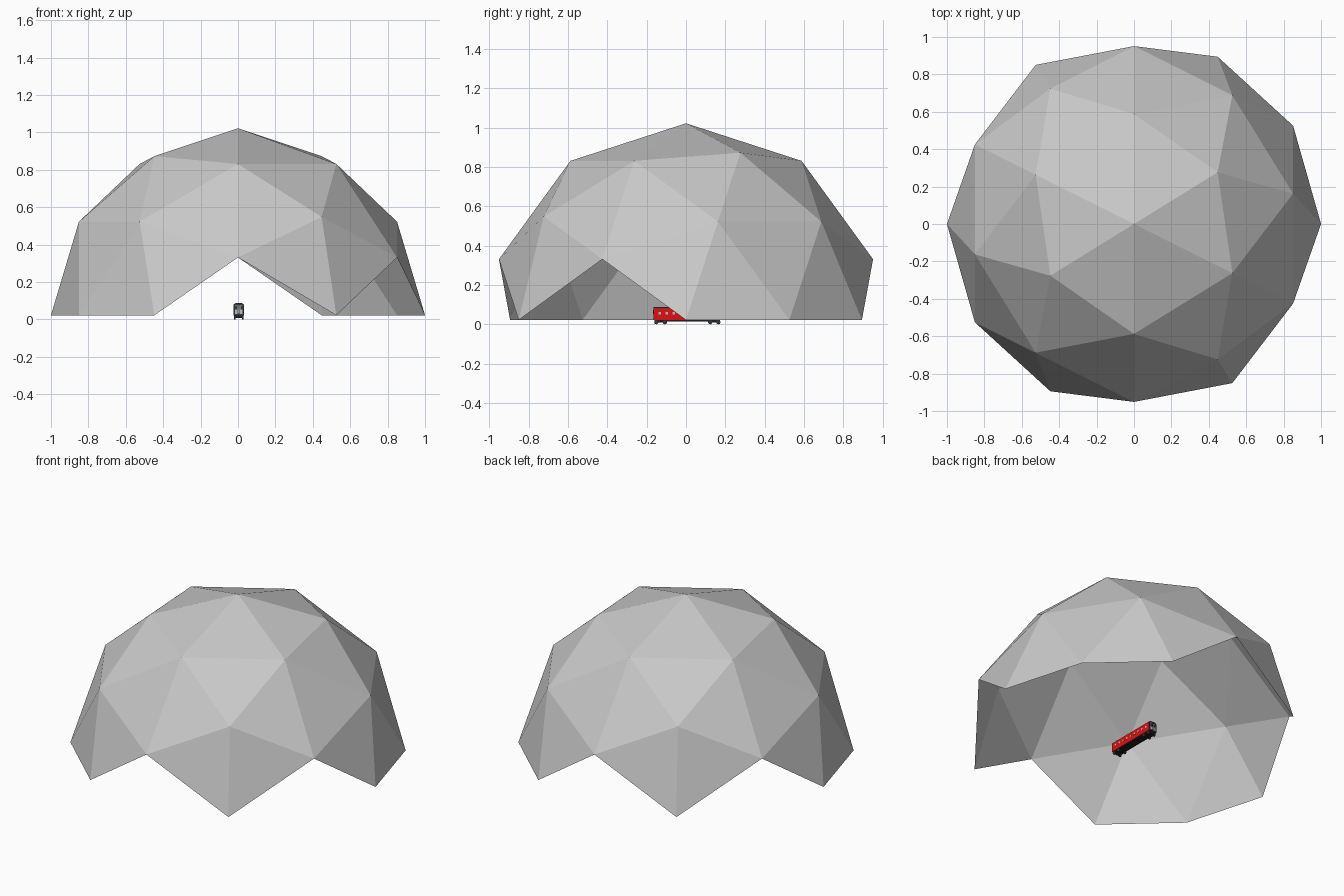
import bpy, bmesh, math
from mathutils import Matrix, Vector

if "Cube" in bpy.data.objects:
    bpy.data.objects.remove(bpy.data.objects["Cube"])


def material(name, rgb):
    m = bpy.data.materials.new(name)
    m.diffuse_color = (*rgb, 1)
    m.use_nodes = True
    m.node_tree.nodes["Principled BSDF"].inputs["Base Color"].default_value = m.diffuse_color
    return m


GREY = material("dome grey", (0.58, 0.58, 0.58))
RED = material("carriage red", (0.72, 0.005, 0.006))
DARK = material("dark grey", (0.035, 0.037, 0.042))
LIGHT = material("light grey", (0.5, 0.52, 0.54))
BLACK = material("black", (0.012, 0.012, 0.014))


def finish(name, bm, *mats):
    me = bpy.data.meshes.new(name)
    bm.to_mesh(me)
    bm.free()
    for m in mats:
        me.materials.append(m)
    ob = bpy.data.objects.new(name, me)
    bpy.context.collection.objects.link(ob)
    return ob


def add_box(bm, centre, size):
    mat = Matrix.Translation(centre) @ Matrix.Diagonal((*size, 1))
    return bmesh.ops.create_cube(bm, size=1, matrix=mat)["verts"]


# Dome shell: icosphere lying on its side, faces below the equator removed
bm = bmesh.new()
bmesh.ops.create_icosphere(bm, subdivisions=2, radius=1)
for v in bm.verts:
    x, y, z = v.co
    v.co = (z, x, y)
low = [v for v in bm.verts if v.co.z < -0.01]
bmesh.ops.delete(bm, geom=low, context="VERTS")
bmesh.ops.translate(bm, verts=bm.verts, vec=(0, 0, 0.022))
finish("dome", bm, GREY)

# Rail carriage placement
CX, CY = 0.004, 0.007
HALF_L, HALF_W = 0.172, 0.028

# Carriage body: red sides, dark roof and ends
bm = bmesh.new()
add_box(bm, (CX, CY, 0.054), (2 * HALF_W, 2 * HALF_L, 0.066))
roof = [e for e in bm.edges if all(v.co.z > 0.08 for v in e.verts)
        and abs(e.verts[0].co.x - e.verts[1].co.x) < 0.001]
bmesh.ops.bevel(bm, geom=roof, offset=0.013, segments=3, profile=0.5, affect="EDGES")
bm.normal_update()
for f in bm.faces:
    f.material_index = 0 if abs(f.normal.x) > 0.8 else 1
finish("carriage_body", bm, RED, DARK)

# Side windows and doors
bm = bmesh.new()
for side in (-1, 1):
    for i in range(9):
        y = CY + (i - 4) * 0.035
        add_box(bm, (CX + side * HALF_W, y, 0.056), (0.002, 0.013, 0.012))
finish("side_windows", bm, LIGHT)

# End panels with a dark door gap between them
bm = bmesh.new()
for end in (-1, 1):
    for side in (-1, 1):
        add_box(bm, (CX + side * 0.014, CY + end * HALF_L, 0.052), (0.014, 0.003, 0.046))
    add_box(bm, (CX, CY + end * HALF_L, 0.052), (0.008, 0.003, 0.042))
finish("end_panels", bm, LIGHT)

bm = bmesh.new()
for end in (-1, 1):
    for side in (-1, 0, 1):
        add_box(bm, (CX + side * 0.014, CY + end * (HALF_L + 0.001), 0.062),
                (0.010 if side else 0.005, 0.003, 0.02))
finish("end_windows", bm, DARK)

# Underframe and bogies
bm = bmesh.new()
add_box(bm, (CX, CY, 0.018), (0.05, 2 * HALF_L - 0.01, 0.008))
for y in (-0.13, 0.144):
    add_box(bm, (CX, y, 0.012), (0.044, 0.06, 0.008))
finish("underframe", bm, BLACK)

# Wheels
bm = bmesh.new()
for y in (-0.151, -0.107, 0.123, 0.165):
    for side in (-1, 1):
        mat = (Matrix.Translation((CX + side * 0.022, y, 0.0105))
               @ Matrix.Rotation(math.pi / 2, 4, "Y"))
        bmesh.ops.create_cone(bm, cap_ends=True, segments=16, radius1=0.0105,
                              radius2=0.0105, depth=0.008, matrix=mat)
finish("wheels", bm, DARK)
